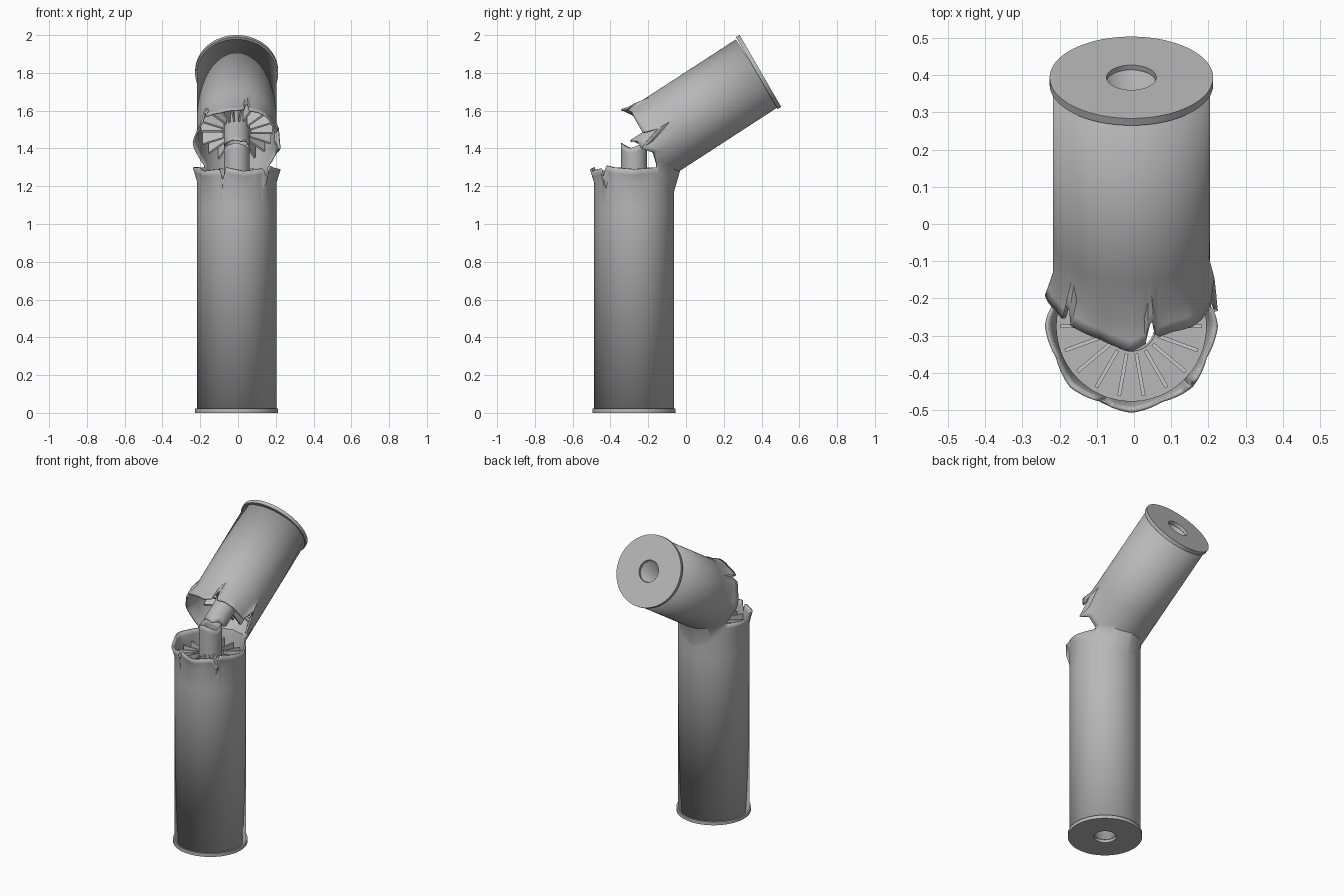
import bpy, bmesh, math, random
from mathutils import Vector

if "Cube" in bpy.data.objects:
    bpy.data.objects.remove(bpy.data.objects["Cube"])

random.seed(4)
CX, CY = -0.007, -0.275          # axis of the standing half
R, R_CORE, R_CAP = 0.206, 0.067, 0.22
TOP = Vector((CX, 0.394, 1.81))  # centre of the leaning end face
N = 144

GREY = bpy.data.materials.new("dark_grey")
GREY.diffuse_color = (0.48, 0.48, 0.48, 1)
GREY.use_nodes = True
GREY.node_tree.nodes["Principled BSDF"].inputs["Base Color"].default_value = GREY.diffuse_color


def low(r, a, h):
    return Vector((CX + r * math.sin(a), CY + r * math.cos(a), h))


def leaning(elev):
    e = math.radians(elev)
    u = Vector((0, math.cos(e), math.sin(e)))
    d = Vector((0, math.sin(e), -math.cos(e)))

    def f(r, a, t):
        return TOP - u * t + Vector((r * math.sin(a), 0, 0)) + d * (r * math.cos(a))
    return f


up = leaning(33)
up_cap = leaning(30)


def lerp_table(table, deg):
    for (a0, v0), (a1, v1) in zip(table, table[1:]):
        if a0 <= deg <= a1:
            return v0 + (v1 - v0) * (deg - a0) / (a1 - a0)


def finish(bm, name, mat=GREY, smooth=True, thick=0):
    bmesh.ops.recalc_face_normals(bm, faces=bm.faces)
    me = bpy.data.meshes.new(name)
    bm.to_mesh(me)
    bm.free()
    if mat:
        me.materials.append(mat)
    ob = bpy.data.objects.new(name, me)
    bpy.context.collection.objects.link(ob)
    if thick:
        m = ob.modifiers.new("wall", 'SOLIDIFY')
        m.thickness, m.offset = thick, 0
    if smooth:
        bpy.ops.object.select_all(action='DESELECT')
        bpy.context.view_layer.objects.active = ob
        ob.select_set(True)
        bpy.ops.object.shade_smooth_by_angle(angle=math.radians(35))
    return ob


def torn_tube(bm, place, r, table, flare, start, even):
    """Tube from the cap to a torn, flared rim; returns the rim vertices."""
    rows = []
    for back in ('start', 'even', 0.07, 0.03, 0):
        row = []
        for i in range(N):
            deg = 360 * i / N
            k = 0
            if back == 'start':
                h = start
            elif back == 'even':
                h = even
            else:
                h = lerp_table(table, deg) - back
                h = max(h, even + 0.03 - back * 0.3)
                torn = min(1, max(0, (min(deg, 360 - deg) - 58) / 25))
                k = torn * (1 - back / 0.07)
                k *= abs((deg % 45) - 22.5) / 22.5 * 0.6 + 0.4
            row.append(bm.verts.new(place(r + flare * k, math.radians(deg), h)))
        rows.append(row)
    for a, b in zip(rows, rows[1:]):
        for i in range(N):
            j = (i + 1) % N
            bm.faces.new((a[i], a[j], b[j], b[i]))
    return rows[-1]


# outer casing: both halves torn open, joined at the back by the bent strip
rim_low = [(0, 1.17), (25, 1.2), (55, 1.3), (90, 1.29), (120, 1.3), (131, 1.31), (136, 1.24),
           (141, 1.295), (170, 1.28), (195, 1.3), (200, 1.23), (205, 1.29), (230, 1.28),
           (250, 1.3), (305, 1.3), (335, 1.2), (360, 1.17)]
rim_up = [(0, .645), (25, .665), (55, .733), (75, .71), (90, .75), (100, .62), (107, .7), (150, .69),
          (162, .7), (166, .62), (170, .71), (180, .73), (190, .72), (225, .69), (229, .62), (234, .69),
          (270, .7), (305, .733), (335, .665), (360, .645)]
bm = bmesh.new()
a = torn_tube(bm, low, R, rim_low, 0.022, 0.01, 1.08)
b = torn_tube(bm, up, R, rim_up, 0.022, 0.018, 0.52)
for i in range(-22, 22):
    bm.faces.new((a[i], a[i + 1], b[i + 1], b[i]))
finish(bm, "casing", thick=0.01)

# hollow core pipe, snapped in the middle
core_low = [(0, 1.4), (60, 1.42), (110, 1.4), (150, 1.42), (180, 1.43), (215, 1.42), (260, 1.4), (300, 1.42), (360, 1.4)]
core_up = [(0, .7), (60, .72), (90, .75), (130, .75), (160, .78), (190, .77), (230, .76), (270, .73), (360, .7)]
for name, place, table, even in (("core_lower", low, core_low, 1.2), ("core_upper", up, core_up, 0.5)):
    bm = bmesh.new()
    torn_tube(bm, place, R_CORE - 0.002, table, 0, 0.018, even)
    finish(bm, name, thick=0.006)


# end caps with a round hole
def cap(name, place):
    bm = bmesh.new()
    n = 64
    prof = [(R_CORE, 0), (R_CAP, 0), (R_CAP, 0.022), (R_CORE, 0.022)]
    rings = [[bm.verts.new(place(r, 2 * math.pi * i / n, h)) for i in range(n)] for r, h in prof]
    for k in range(4):
        p, q = rings[k], rings[(k + 1) % 4]
        for i in range(n):
            j = (i + 1) % n
            bm.faces.new((p[i], p[j], q[j], q[i]))
    finish(bm, name)


cap("bottom_cap", low)
cap("top_cap", up_cap)


# radial filter fins inside each half
def fins(name, place, start, end):
    bm = bmesh.new()
    for k in range(18):
        a = 2 * math.pi * (k + 0.5) / 18
        tip = end + random.uniform(-0.015, 0.015)
        vs = []
        for h in (start, tip):
            for r, s in ((0.075, -1), (0.19, -1), (0.19, 1), (0.075, 1)):
                vs.append(bm.verts.new(place(math.hypot(r, 0.005), a + s * 0.005 / r, h)))
        for f in ((0, 1, 2, 3), (4, 5, 6, 7), (0, 1, 5, 4), (1, 2, 6, 5), (2, 3, 7, 6), (3, 0, 4, 7)):
            bm.faces.new([vs[i] for i in f])
    finish(bm, name, mat=None, smooth=False)


fins("fins_lower", low, 0.02, 1.24)
fins("fins_upper", up, 0.03, 0.6)
